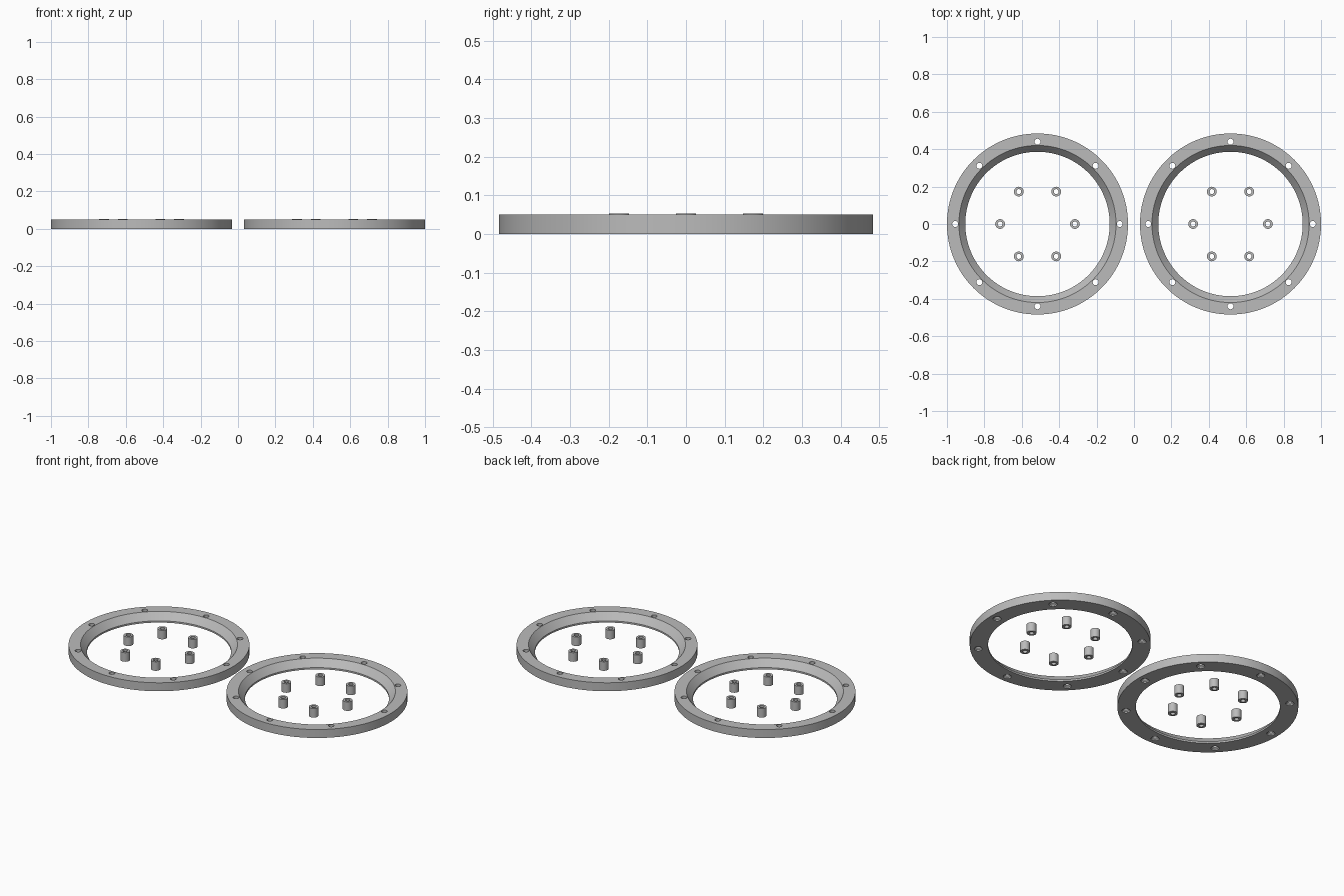
import bpy, bmesh
from math import cos, sin, pi, radians

cube = bpy.data.objects.get("Cube")
if cube:
    bpy.data.objects.remove(cube, do_unlink=True)

RING_X = 0.516        # distance of each ring from the middle
RING_H = 0.05
BOLT_CIRCLE = 0.44
SPACER_CIRCLE = 0.2

metal = bpy.data.materials.new("plain grey")
metal.use_nodes = True
grey = (0.5, 0.5, 0.5, 1)
metal.diffuse_color = grey
metal.node_tree.nodes["Principled BSDF"].inputs["Base Color"].default_value = grey


def lathe(bm, profile, segments, cx=0, cy=0):
    """Spin a closed (radius, height) profile about a vertical axis."""
    rows = []
    for i in range(segments):
        a = 2 * pi * i / segments
        rows.append([bm.verts.new((cx + r * cos(a), cy + r * sin(a), z)) for r, z in profile])
    n = len(profile)
    for i, row in enumerate(rows):
        nxt = rows[(i + 1) % segments]
        for j in range(n):
            k = (j + 1) % n
            if profile[j][0] or profile[k][0]:
                bm.faces.new((row[j], nxt[j], nxt[k], row[k]))


def finish(bm, name):
    bmesh.ops.remove_doubles(bm, verts=bm.verts, dist=1e-5)
    bmesh.ops.recalc_face_normals(bm, faces=bm.faces)
    mesh = bpy.data.meshes.new(name)
    bm.to_mesh(mesh)
    bm.free()
    mesh.materials.append(metal)
    return mesh


def place(name, mesh, x, y=0):
    ob = bpy.data.objects.new(name, mesh)
    ob.location = (x, y, 0)
    bpy.context.collection.objects.link(ob)
    return ob


def smooth(mesh):
    mesh.shade_smooth()
    mesh.set_sharp_from_angle(angle=radians(30))


# Flange ring: sloped inner wall above a thin vertical lip
bm = bmesh.new()
lathe(bm, [(0.484, 0), (0.484, RING_H), (0.42, RING_H), (0.386, 0.01), (0.386, 0)], 128)
blank = place("ring_blank", finish(bm, "ring_blank"), 0)

# Eight bolt holes, widened at the underside
bm = bmesh.new()
for i in range(8):
    a = i * pi / 4
    lathe(bm, [(0, -0.01), (0.022, -0.01), (0.022, 0.008), (0.016, 0.014), (0.016, 0.07), (0, 0.07)],
          24, BOLT_CIRCLE * cos(a), BOLT_CIRCLE * sin(a))
cutter = place("bolt_hole_cutter", finish(bm, "bolt_hole_cutter"), 0)
cutter.hide_render = True

cut = blank.modifiers.new("bolt holes", 'BOOLEAN')
cut.operation = 'DIFFERENCE'
cut.solver = 'EXACT'
cut.object = cutter
graph = bpy.context.evaluated_depsgraph_get()
ring_mesh = bpy.data.meshes.new_from_object(blank.evaluated_get(graph))
ring_mesh.name = "flange_ring"
smooth(ring_mesh)
for helper in (blank, cutter):
    bpy.data.objects.remove(helper, do_unlink=True)

# Tubular spacer
bm = bmesh.new()
lathe(bm, [(0.026, 0), (0.026, 0.053), (0.013, 0.053), (0.013, 0)], 32)
spacer_mesh = finish(bm, "spacer")
smooth(spacer_mesh)

# Two rings, each around six spacers
for side, x in (("left", RING_X), ("right", -RING_X)):
    place(f"flange_ring_{side}", ring_mesh, x)
    for i in range(6):
        a = i * pi / 3
        place(f"spacer_{side}_{i + 1}", spacer_mesh,
              x + SPACER_CIRCLE * cos(a), SPACER_CIRCLE * sin(a))
